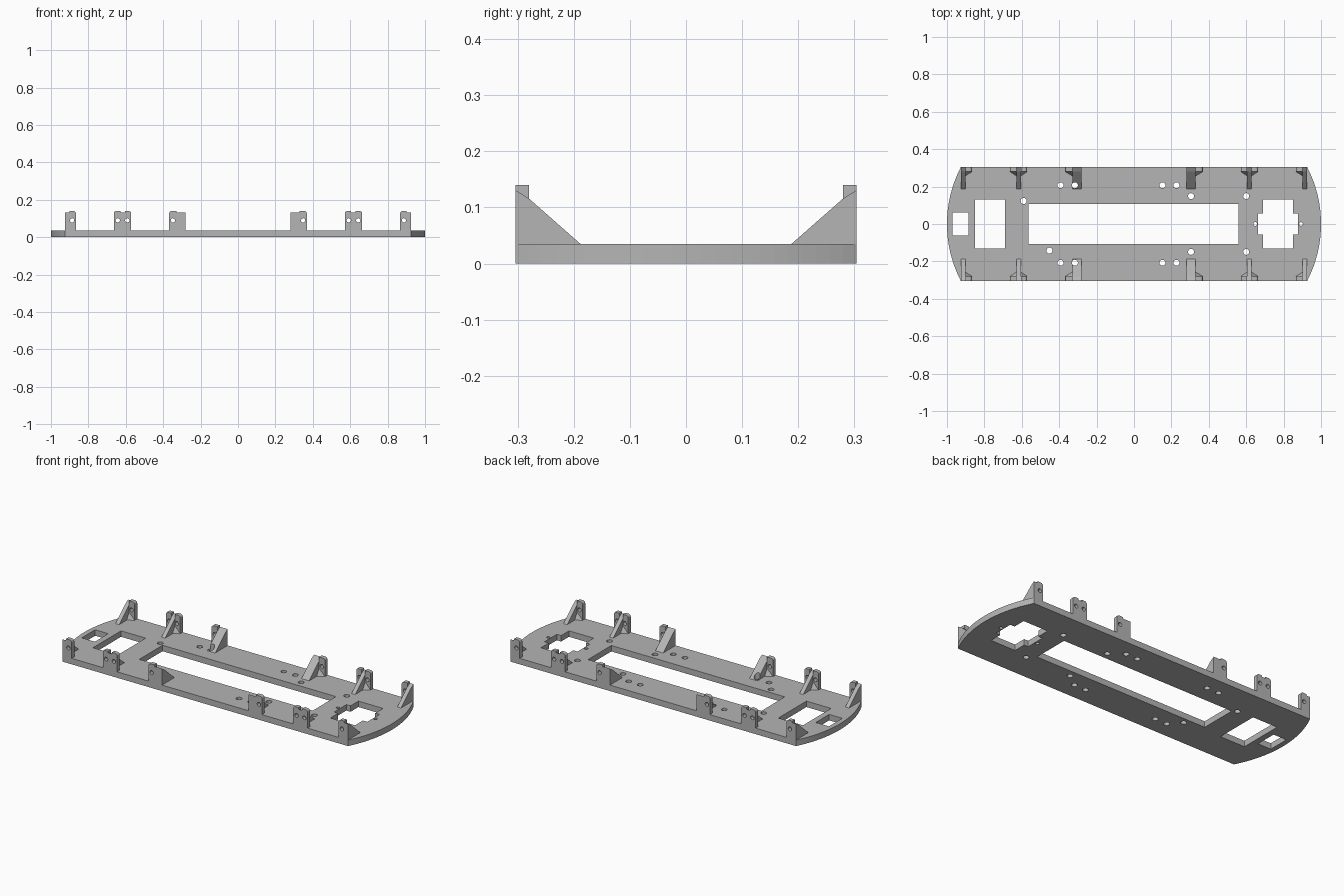
import bpy, bmesh, math
from mathutils import Matrix, Vector

cube = bpy.data.objects.get("Cube")
if cube:
    bpy.data.objects.remove(cube, do_unlink=True)

grey = bpy.data.materials.new("plain grey")
grey.use_nodes = True
GREY = (0.46, 0.46, 0.46, 1)
grey.diffuse_color = GREY
grey.node_tree.nodes["Principled BSDF"].inputs["Base Color"].default_value = GREY

DECK, TOP = 0.035, 0.14        # deck thickness, tab height
HALF, INNER = 0.304, 0.28      # outer and inner face of the tabs


def prism(bm, points, offset):
    """Extrude a flat outline of 3D points by an offset vector."""
    face = bm.faces.new([bm.verts.new(p) for p in points])
    new = bmesh.ops.extrude_face_region(bm, geom=[face])["geom"]
    bmesh.ops.translate(bm, vec=offset, verts=[v for v in new if isinstance(v, bmesh.types.BMVert)])


def circle(x, y, r, n=20):
    return [(x + r * math.cos(2 * math.pi * i / n), y + r * math.sin(2 * math.pi * i / n)) for i in range(n)]


def rect(x0, x1, y):
    return [(x0, -y), (x1, -y), (x1, y), (x0, y)]


def make(name, bm):
    bmesh.ops.recalc_face_normals(bm, faces=bm.faces)
    mesh = bpy.data.meshes.new(name)
    bm.to_mesh(mesh)
    bm.free()
    ob = bpy.data.objects.new(name, mesh)
    mesh.materials.append(grey)
    bpy.context.collection.objects.link(ob)
    return ob


def cut(ob, cutter):
    mod = ob.modifiers.new("holes", 'BOOLEAN')
    mod.operation, mod.solver, mod.object = 'DIFFERENCE', 'EXACT', cutter
    mod.use_self = True
    bpy.context.view_layer.objects.active = ob
    bpy.ops.object.modifier_apply(modifier=mod.name)


# Deck outline with bowed ends
SIDE = 0.926
bow = 1 - SIDE
radius = (HALF ** 2 + bow ** 2) / (2 * bow)
sweep = math.asin(HALF / radius)
arc = [(1 - radius + radius * math.cos(a), radius * math.sin(a))
       for a in [sweep * (i / 12 - 1) for i in range(25)]]
outline = arc + [(-x, -y) for x, y in arc]
bm = bmesh.new()
prism(bm, [(x, y, 0) for x, y in outline], Vector((0, 0, DECK)))
deck = make("deck", bm)

# Openings: windows, stepped servo slot and round holes
right = [(0.69, -0.13), (0.85, -0.13), (0.85, -0.057), (0.878, -0.057)]
slot = right + [(x, -y) for x, y in reversed(right)]
slot += [(0.69, 0.057), (0.663, 0.057), (0.663, -0.057), (0.69, -0.057)]
slot.remove((0.69, 0.13))
slot.insert(7, (0.69, 0.13))
openings = [rect(-0.97, -0.885, 0.062), rect(-0.85, -0.69, 0.13), rect(-0.565, 0.56, 0.108), slot]
for x in (-0.393, -0.316, 0.152, 0.227):
    openings += [circle(x, s * 0.207, 0.016) for s in (1, -1)]
for x in (0.305, 0.6):
    openings += [circle(x, s * 0.149, 0.016) for s in (1, -1)]
openings += [circle(-0.59, 0.123, 0.016), circle(-0.452, -0.142, 0.016),
             circle(0.648, 0, 0.01), circle(0.893, 0, 0.01)]
bm = bmesh.new()
for points in openings:
    prism(bm, [(x, y, -0.05) for x, y in points], Vector((0, 0, 0.124)))
cutter = make("hole_cutter", bm)
cutter.hide_render = True
cut(deck, cutter)


def tab_outline(x0, x1, round_left, round_right, r=0.014):
    """Tab face seen from the front, with rounded free top corners."""
    pts = [(x0, DECK), (x1, DECK)]
    for x, sign, rounded in ((x1, 1, round_right), (x0, -1, round_left)):
        corner = [(x, TOP)]
        if rounded:
            corner = [(x + sign * r * (math.cos(a) - 1), TOP + r * (math.sin(a) - 1))
                      for a in [math.pi / 2 * i / 5 for i in range(6)]]
        pts += corner if sign > 0 else corner[::-1]
    return pts


def bracket(name, tabs, g0, g1, holes, mx, my):
    """Side bracket: drilled tabs, a sloping gusset and small corner fillets."""
    bm = bmesh.new()
    for x0, x1 in tabs:
        left_free = x0 < g0
        prism(bm, [(x, INNER, z) for x, z in tab_outline(x0, x1, left_free, not left_free)],
              Vector((0, HALF - INNER, 0)))
        # corner fillet between gusset and tab
        root, tip = (x1, x0) if left_free else (x0, x1)
        a, b, c, d = [bm.verts.new(p) for p in
                      ((root, INNER, DECK), (root, 0.257, DECK), (tip, INNER, DECK), (root, INNER, 0.074))]
        for tri in ((a, b, c), (a, b, d), (b, c, d), (a, c, d)):
            bm.faces.new(tri)
    prism(bm, [(g0, 0.188, DECK), (g0, HALF, DECK), (g0, HALF, 0.131), (g0, INNER, 0.116)],
          Vector((g1 - g0, 0, 0)))
    bmesh.ops.transform(bm, matrix=Matrix.Diagonal((mx, my, 1, 1)), verts=bm.verts)
    ob = make(name, bm)
    # screw holes through the tabs
    bm = bmesh.new()
    for x in holes:
        prism(bm, [(px * mx, -0.5, pz) for px, pz in circle(x, 0.09, 0.0115)], Vector((0, 1, 0)))
    drill = make("screw_cutter", bm)
    cut(ob, drill)
    bpy.data.objects.remove(drill, do_unlink=True)
    cut(ob, cutter)


for mx, end in ((1, "left"), (-1, "right")):
    for my, side in ((1, "back"), (-1, "front")):
        tag = f"{side}_{end}"
        bracket("end_bracket_" + tag, [(0.866, 0.902)], 0.902, 0.926, [0.887], mx, my)
        bracket("middle_bracket_" + tag, [(0.571, 0.605), (0.629, 0.664)], 0.605, 0.629,
                [0.592, 0.643], mx, my)
        bracket("inner_bracket_" + tag, [(0.33, 0.368)], 0.28, 0.33, [0.348], mx, my)

bpy.data.objects.remove(cutter, do_unlink=True)
